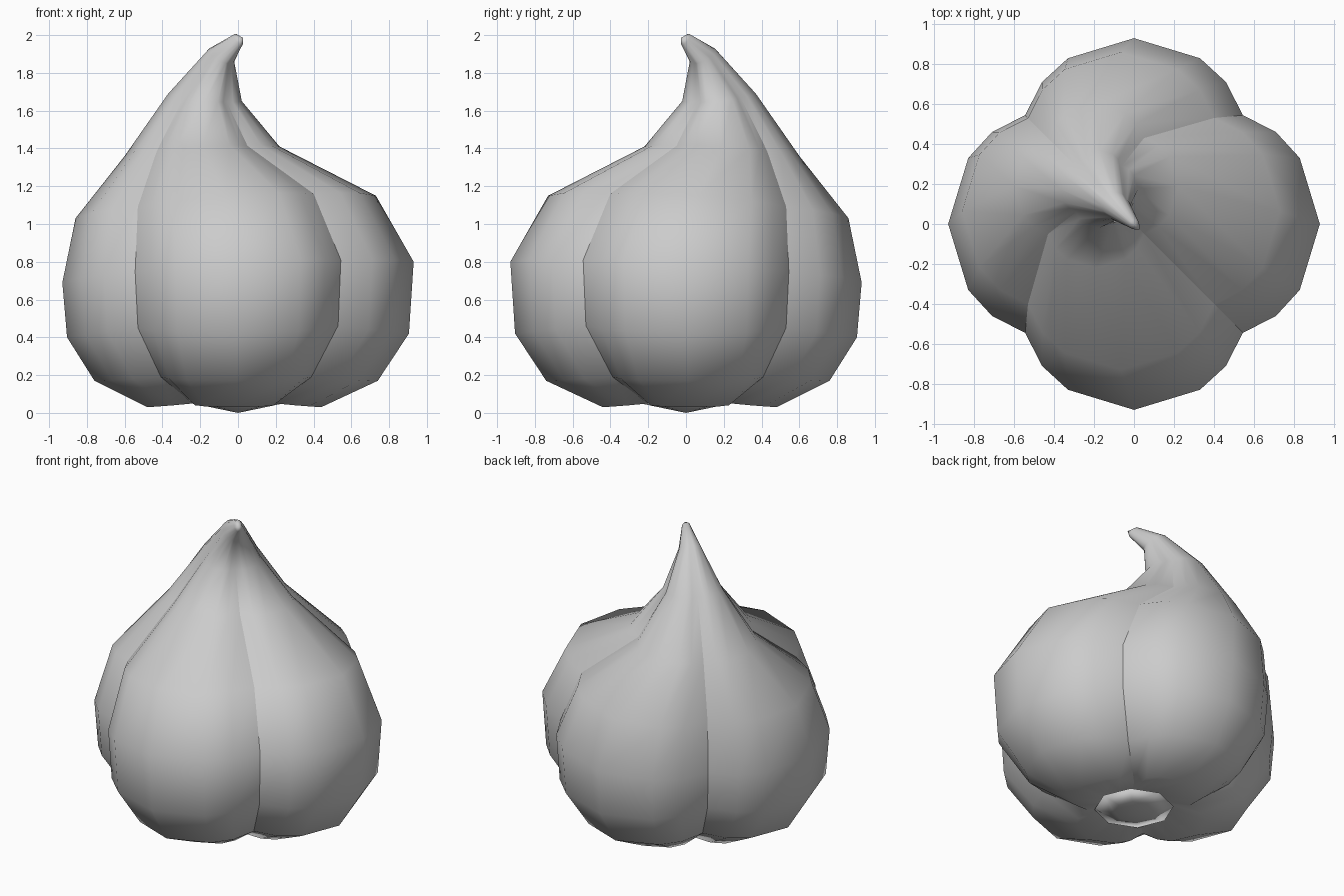
import bpy, bmesh, math
from mathutils import Vector

if "Cube" in bpy.data.objects:
    bpy.data.objects.remove(bpy.data.objects["Cube"])

# One quarter of the lobed outline: (angle in degrees, radius factor)
LOBE = [(0, 1), (21.7, .96), (33, .91), (45, .828), (57, .91), (68.3, .96)]
OUTLINE = [(math.radians(a + 90 * q), f) for q in range(4) for a, f in LOBE]


def make_object(name, bm):
    bmesh.ops.recalc_face_normals(bm, faces=bm.faces)
    for f in bm.faces:
        f.smooth = True
    mesh = bpy.data.meshes.new(name)
    bm.to_mesh(mesh)
    bm.free()
    obj = bpy.data.objects.new(name, mesh)
    bpy.context.collection.objects.link(obj)
    return obj


def loft(bm, rings, start, end):
    """Join closed rings with quads and close both ends to a point."""
    n = len(rings[0])
    for a, b in zip(rings, rings[1:]):
        for i in range(n):
            j = (i + 1) % n
            bm.faces.new((a[i], a[j], b[j], b[i]))
    for ring, point in ((rings[0], start), (rings[-1], end)):
        pole = bm.verts.new(point)
        for i in range(n):
            bm.faces.new((ring[i], ring[(i + 1) % n], pole))


# Bulb rings: diagonal shift, height, radius, tilt, crease depth, crease lift
RINGS = [
    (0, .08, .20, 0, 1.9, .01),
    (-.02, .03, .46, 0, 1.9, .02),
    (-.01, .17, .75, 0, 1.45, .02),
    (0, .41, .905, .011, 1, .04),
    (0, .745, .93, .059, 1, 0),
    (-.065, 1.09, .795, .075, 1, 0),
    (-.19, 1.385, .41, .061, 1, 0),
    (-.175, 1.67, .195, -.10, 1, 0),
    (-.09, 1.89, .07, -.43, .5, 0),
    (.003, 1.978, .024, -.85, 0, 0),
]
bm = bmesh.new()
rings = []
for c, z, r, tilt, depth, lift in RINGS:
    ring = []
    for a, f in OUTLINE:
        s = 1 - (1 - f) * depth
        dx, dy = r * s * math.cos(a), r * s * math.sin(a)
        dz = tilt * (dx - dy) + lift * (1 - f) / .172
        ring.append(bm.verts.new((c + dx, -c + dy, z + dz)))
    rings.append(ring)
loft(bm, rings, (0, 0, .1), (.027, -.027, 1.985))

# Keep the four valleys between lobes sharp
for a, b in zip(rings[:7], rings[1:8]):
    for i in range(3, 24, 6):
        bm.edges.get((a[i], b[i])).smooth = False
make_object("garlic_bulb", bm)

# Root plate underneath: a shallow eight-sided dome
bm = bmesh.new()
plate = [[bm.verts.new((r * math.cos(math.tau * i / 8), r * math.sin(math.tau * i / 8), z))
          for i in range(8)] for r, z in ((.12, .025), (.24, .05))]
loft(bm, plate, (0, 0, 0), (0, 0, .09))
make_object("root_plate", bm)
